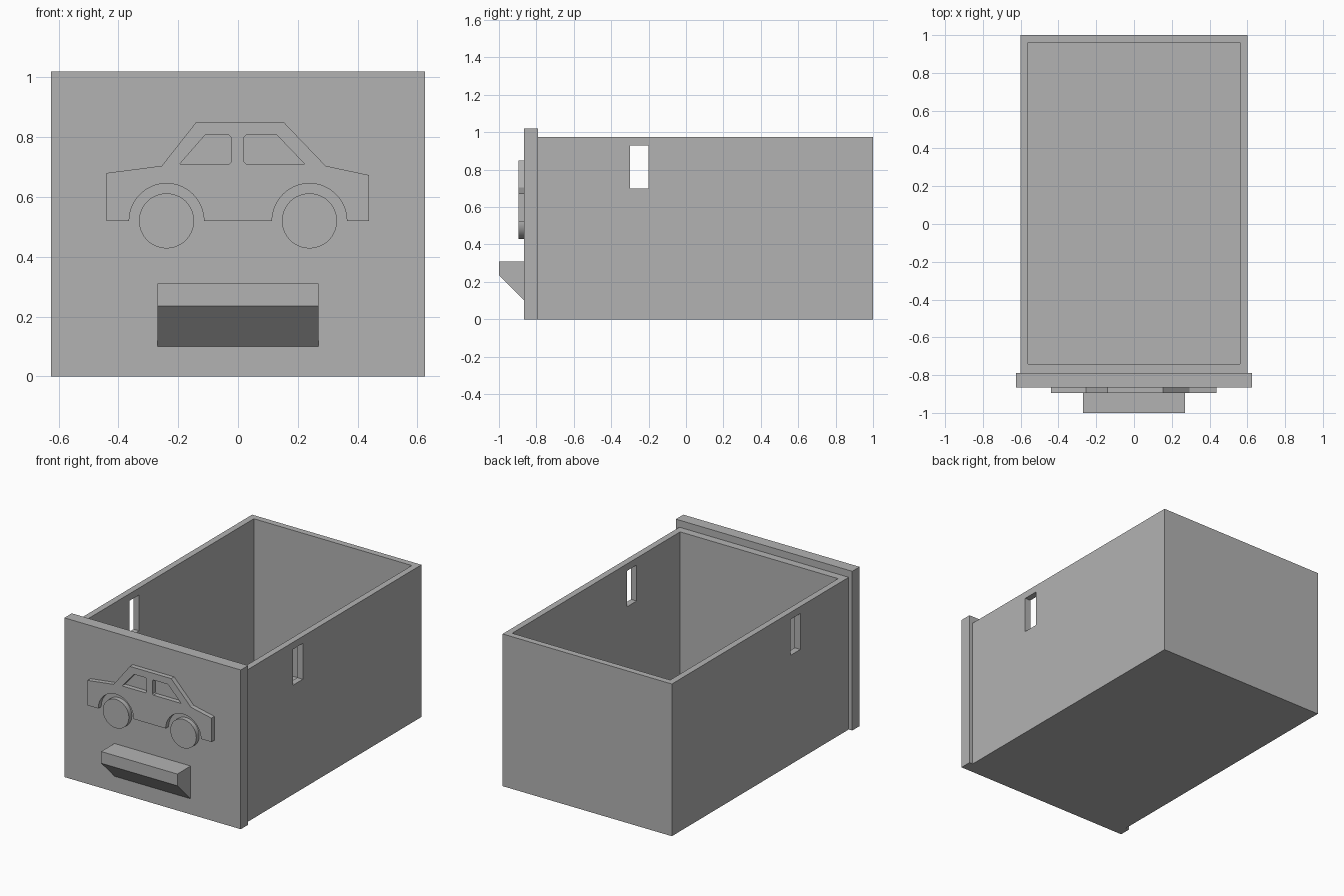
import bpy, bmesh
from math import pi, sin, cos, radians
from mathutils import Vector

if "Cube" in bpy.data.objects:
    bpy.data.objects.remove(bpy.data.objects["Cube"], do_unlink=True)

GREY = (0.45, 0.45, 0.45, 1)
grey = bpy.data.materials.new("plain grey")
grey.use_nodes = True
grey.diffuse_color = GREY
grey.node_tree.nodes["Principled BSDF"].inputs["Base Color"].default_value = GREY


def prism(name, points, depth):
    """Extrude a closed outline of 3D points along the vector depth."""
    bm = bmesh.new()
    face = bm.faces.new([bm.verts.new(p) for p in points])
    top = bmesh.ops.extrude_face_region(bm, geom=[face], use_keep_orig=True)["geom"]
    bmesh.ops.translate(bm, vec=depth, verts=[v for v in top if isinstance(v, bmesh.types.BMVert)])
    bmesh.ops.recalc_face_normals(bm, faces=bm.faces)
    mesh = bpy.data.meshes.new(name)
    bm.to_mesh(mesh)
    bm.free()
    mesh.materials.append(grey)
    obj = bpy.data.objects.new(name, mesh)
    bpy.context.collection.objects.link(obj)
    return obj


def box(name, x, y, z):
    outline = [(x[0], y[0], z[0]), (x[1], y[0], z[0]), (x[1], y[1], z[0]), (x[0], y[1], z[0])]
    return prism(name, outline, Vector((0, 0, z[1] - z[0])))


def relief(name, outline, back, front):
    """Extrude an x-z outline towards the front."""
    return prism(name, [(x, back, z) for x, z in outline], Vector((0, front - back, 0)))


def arc(cx, cz, r, start, end, steps):
    angles = [start + (end - start) * i / steps for i in range(steps + 1)]
    return [(cx + r * cos(a), cz + r * sin(a)) for a in angles]


def cut(target, cutter):
    mod = target.modifiers.new(cutter.name, 'BOOLEAN')
    mod.operation, mod.solver, mod.object = 'DIFFERENCE', 'EXACT', cutter
    bpy.context.view_layer.objects.active = target
    bpy.ops.object.modifier_apply(modifier=mod.name)
    bpy.data.objects.remove(cutter, do_unlink=True)


def smooth(obj):
    bpy.ops.object.select_all(action='DESELECT')
    obj.select_set(True)
    bpy.context.view_layer.objects.active = obj
    bpy.ops.object.shade_smooth_by_angle(angle=radians(30))


# Open box with a slot through both side walls
drawer = box("drawer_box", (-0.6, 0.6), (-0.79, 1), (0, 0.975))
cut(drawer, box("cavity", (-0.56, 0.56), (-0.74, 0.96), (0.04, 1.2)))
cut(drawer, box("side_slots", (-0.8, 0.8), (-0.3, -0.2), (0.7, 0.93)))

# Front panel, slightly larger than the box
FRONT = -0.865
box("front_panel", (-0.625, 0.625), (FRONT, -0.79), (0, 1.02))

# Pull handle with a slanted underside
side = [(FRONT, 0.1), (-1, 0.235), (-1, 0.31), (FRONT, 0.31)]
prism("handle", [(-0.27, y, z) for y, z in side], Vector((0.54, 0, 0)))

# Raised car silhouette with wheel arches
RAISED, AXLE, WHEEL_X = -0.895, 0.52, 0.239
body = [(-0.44, AXLE), (-0.44, 0.68), (-0.255, 0.704), (-0.14, 0.85),
        (0.153, 0.85), (0.293, 0.704), (0.438, 0.673), (0.438, AXLE)]
for x in (WHEEL_X, -WHEEL_X):
    body += arc(x, AXLE, 0.125, 0, pi, 32)
car = relief("car_body", body, FRONT, RAISED)

# Side windows cut through the silhouette
windows = {
    "rear_window": [(-0.195, 0.71), (-0.11, 0.807), (-0.03, 0.807),
                    (-0.023, 0.8), (-0.023, 0.717), (-0.03, 0.71)],
    "front_window": [(0.223, 0.71), (0.13, 0.807), (0.027, 0.807),
                     (0.02, 0.8), (0.02, 0.717), (0.027, 0.71)],
}
for name, outline in windows.items():
    cut(car, relief(name, outline, FRONT + 0.02, RAISED - 0.02))
smooth(car)

# Wheels
for label, x in (("left", WHEEL_X), ("right", -WHEEL_X)):
    smooth(relief(label + "_wheel", arc(x, AXLE, 0.092, 0, 2 * pi, 64)[:-1], FRONT, RAISED))
